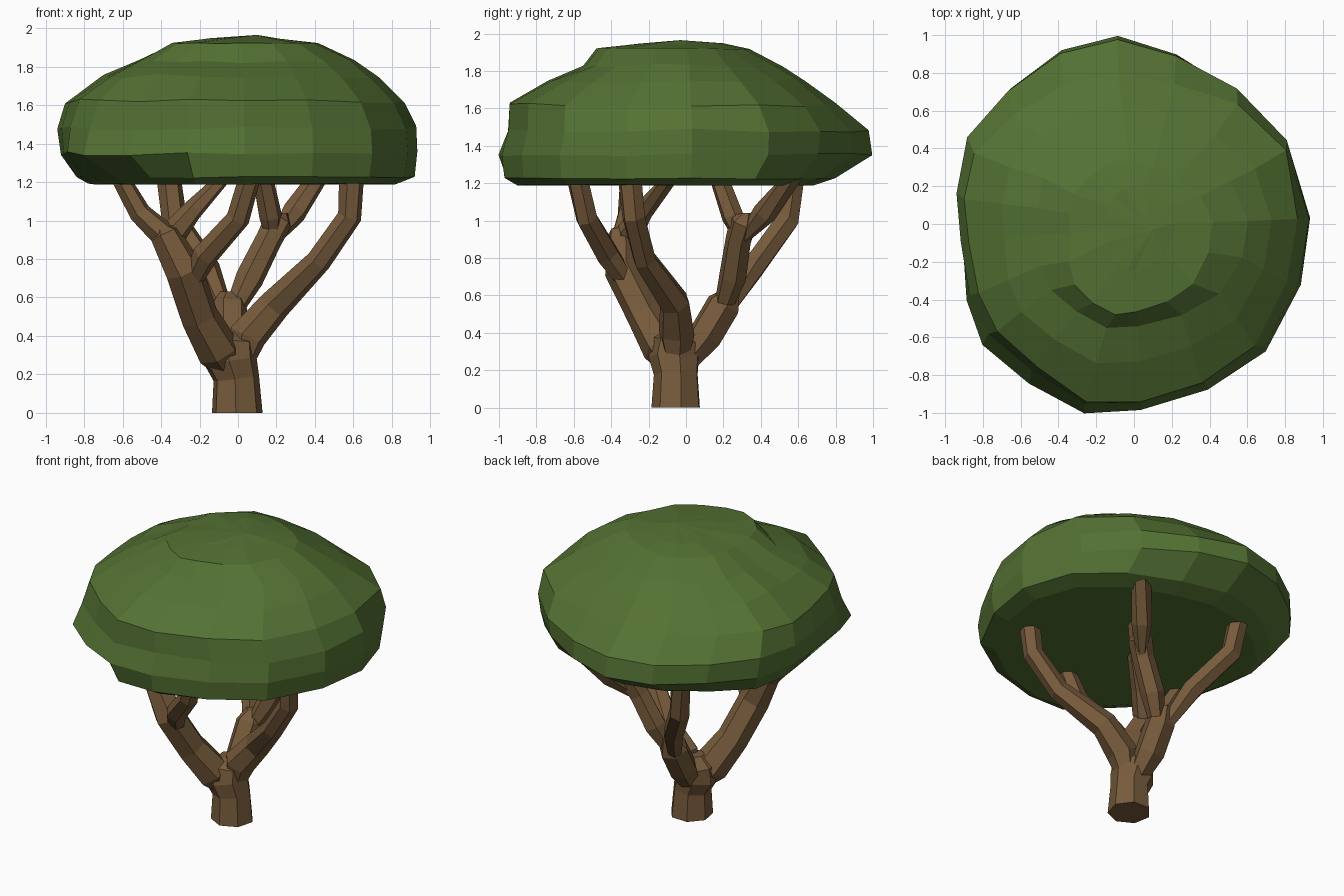
import bpy, bmesh, math, random
from mathutils import Vector

if "Cube" in bpy.data.objects:
    bpy.data.objects.remove(bpy.data.objects["Cube"])

random.seed(4)


def material(name, rgb):
    m = bpy.data.materials.new(name)
    m.diffuse_color = (*rgb, 1)
    m.use_nodes = True
    m.node_tree.nodes["Principled BSDF"].inputs["Base Color"].default_value = m.diffuse_color
    return m


BARK = material("brown bark", (0.185, 0.105, 0.045))
LEAF = material("green leaves", (0.088, 0.166, 0.033))


def finish(bm, name, mat):
    bmesh.ops.recalc_face_normals(bm, faces=bm.faces)
    me = bpy.data.meshes.new(name)
    bm.to_mesh(me)
    bm.free()
    me.materials.append(mat)
    ob = bpy.data.objects.new(name, me)
    bpy.context.collection.objects.link(ob)
    return ob


def bridge(bm, a, b):
    n = len(a)
    for i in range(n):
        bm.faces.new((a[i], a[(i + 1) % n], b[(i + 1) % n], b[i]))


def limb(name, path, sides=6):
    """Faceted tube through (x, y, z, radius) points."""
    bm = bmesh.new()
    pts = [Vector(p[:3]) for p in path]
    rings = []
    for i, p in enumerate(pts):
        t = (pts[min(i + 1, len(pts) - 1)] - pts[max(i - 1, 0)]).normalized()
        if i == len(pts) - 1 or p.z == 0:
            t = Vector((0, 0, 1))
        u = Vector((0, 1, 0)).cross(t).normalized()
        v = t.cross(u)
        rings.append([bm.verts.new(p + path[i][3] * (u * math.cos(a) + v * math.sin(a)))
                      for a in (math.tau * (k + 0.2) / sides for k in range(sides))])
    for a, b in zip(rings, rings[1:]):
        bridge(bm, a, b)
    bm.faces.new(rings[0])
    bm.faces.new(rings[-1])
    return finish(bm, name, BARK)


# Trunk and branches; each branch starts thin, hidden inside its parent
limb("trunk", [(-.005, -.05, 0, .135), (-.01, -.05, .18, .122), (-.04, -.06, .27, .14),
               (-.04, -.05, .36, .13), (-.04, -.04, .42, .06)], 7)
limb("right_branch", [(0, -.05, .2, .05), (.05, -.05, .4, .1), (.19, -.06, .56, .085),
                      (.42, -.22, .79, .066), (.58, -.28, 1.02, .064), (.59, -.3, 1.22, .066)])
limb("left_branch", [(-.04, -.07, .2, .05), (-.1, -.12, .32, .115), (-.2, -.22, .5, .1),
                     (-.28, -.34, .74, .1), (-.38, -.34, .93, .08), (-.4, -.33, .98, .03)])
limb("left_front_branch", [(-.25, -.31, .66, .05), (-.17, -.42, .82, .068),
                           (0, -.53, 1.01, .062), (.06, -.58, 1.22, .06)])
limb("left_outer_branch", [(-.34, -.33, .83, .04), (-.39, -.33, .93, .07),
                           (-.51, -.31, 1.04, .058), (-.61, -.3, 1.22, .055)])
limb("left_inner_branch", [(-.36, -.33, .84, .03), (-.33, -.3, .94, .07),
                           (-.24, -.23, 1.05, .055), (-.08, -.09, 1.22, .05)])
limb("back_branch", [(-.03, -.02, .22, .06), (-.045, .1, .38, .095), (-.045, .2, .55, .095),
                     (-.045, .24, .63, .05)])
limb("back_right_branch", [(-.05, .18, .48, .04), (.06, .25, .7, .075), (.16, .28, .9, .07),
                           (.21, .31, 1.0, .075), (.23, .33, 1.04, .03)])
limb("back_right_inner_branch", [(.18, .29, .9, .03), (.17, .25, 1.02, .06), (.13, .18, 1.22, .055)])
limb("back_right_outer_branch", [(.19, .3, .9, .03), (.29, .42, 1.04, .065), (.41, .56, 1.22, .062)])
limb("back_left_branch", [(-.05, .19, .48, .04), (-.16, .36, .75, .068),
                          (-.33, .54, 1.0, .068), (-.36, .57, 1.22, .065)])

# Canopy: widest outline (angle, radius)
OUTLINE = [(2, .935), (29, .92), (53, .9), (76, .93), (95, 1.0), (113, 1.0), (133, .98),
           (152, 1.0), (170, .955), (186, .93), (204, .985), (218, 1.03), (236, 1.01),
           (255, 1.035), (272, .985), (294, .96), (316, .97), (340, .94)]
# Rings: height, reach left, right, front, back, then scale at the front left and back right
RINGS = [(1.19, .78, .82, .92, .68, .83, 1.03), (1.225, .84, .92, .99, .80, .88, 1.04),
         (1.35, .92, .94, 1.0, 1.0, 1.01, .98), (1.48, .94, .93, .965, .98, .95, 1.02),
         (1.62, .90, .86, .96, .80, .93, 1.12), (1.75, .70, .73, .74, .64, .99, 1.03),
         (1.83, .51, .61, .55, .52, 1, .97), (1.92, .34, .42, .47, .34, 1.08, .98),
         (1.945, .15, .22, .25, .2, 1, 1)]
bm = bmesh.new()
loops = []
for z, left, right, front, back, fl, br in RINGS:
    loop = []
    for deg, r in OUTLINE:
        a = math.radians(deg)
        c = math.cos(a - math.radians(223))
        r *= 1 + ((fl if c > 0 else br) - 1) * c ** 8
        x, y = r * math.cos(a), r * math.sin(a)
        x *= left / .94 if x < 0 else right / .94
        y *= front if y < 0 else back
        j = .012 if 1.3 < z < 1.9 else .004
        loop.append(bm.verts.new((x, y, z + random.uniform(-j, j))))
    loops.append(loop)
for a, b in zip(loops, loops[1:]):
    bridge(bm, a, b)
tip = bm.verts.new((.1, -.03, 1.965))
for i in range(len(OUTLINE)):
    bm.faces.new((loops[-1][i], loops[-1][(i + 1) % len(OUTLINE)], tip))
bm.faces.new(loops[0])
finish(bm, "canopy", LEAF)
